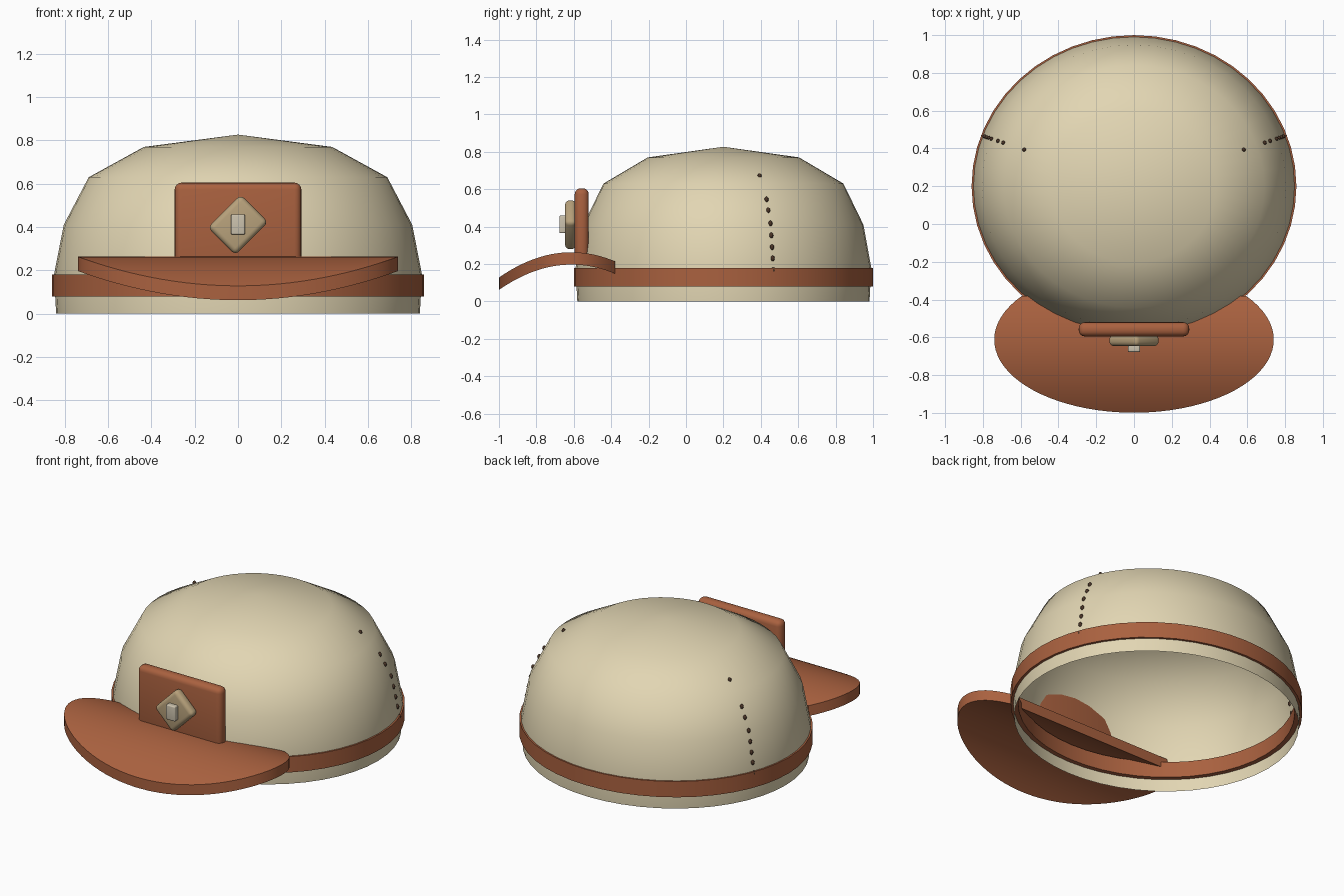
import bpy, bmesh
from math import sin, cos, pi, radians, asin, sqrt

if "Cube" in bpy.data.objects:
    bpy.data.objects.remove(bpy.data.objects["Cube"])

def material(name, rgb):
    m = bpy.data.materials.new(name)
    m.diffuse_color = (*rgb, 1)
    m.use_nodes = True
    m.node_tree.nodes["Principled BSDF"].inputs["Base Color"].default_value = m.diffuse_color
    return m

CREAM = material("cream_cloth", (0.76, 0.67, 0.45))
LEATHER = material("leather", (0.40, 0.12, 0.05))
TAN = material("tan", (0.48, 0.36, 0.20))
PALE = material("pale_metal", (0.60, 0.54, 0.42))
DARK = material("dark_thread", (0.07, 0.035, 0.02))

CY, SQ = 0.2, 0.93   # crown centre in y, depth / width ratio

def finish(bm, name, mat, angle=35):
    bmesh.ops.recalc_face_normals(bm, faces=bm.faces)
    me = bpy.data.meshes.new(name)
    bm.to_mesh(me)
    bm.free()
    ob = bpy.data.objects.new(name, me)
    bpy.context.collection.objects.link(ob)
    me.materials.append(mat)
    bpy.ops.object.select_all(action='DESELECT')
    ob.select_set(True)
    bpy.context.view_layer.objects.active = ob
    bpy.ops.object.shade_smooth_by_angle(angle=radians(angle))
    return ob

def lathe(name, profile, n, mat, closed=False, angle=35):
    """Spin (radius, z) points into an oval body; radius 0 closes with a fan."""
    bm = bmesh.new()
    rings = []
    for r, z in profile:
        if r == 0:
            rings.append([bm.verts.new((0, CY, z))] * n)
        else:
            rings.append([bm.verts.new((r * cos(2 * pi * i / n),
                                        CY + SQ * r * sin(2 * pi * i / n), z)) for i in range(n)])
    pairs = list(zip(rings, rings[1:]))
    if closed:
        pairs.append((rings[-1], rings[0]))
    for a, b in pairs:
        for i in range(n):
            j = (i + 1) % n
            quad = [a[i], a[j], b[j], b[i]]
            bm.faces.new(list(dict.fromkeys(quad)))
    return finish(bm, name, mat, angle)

def block(name, size, loc, mat, bevel, tilt=0):
    bm = bmesh.new()
    bmesh.ops.create_cube(bm, size=1)
    bmesh.ops.scale(bm, vec=size, verts=bm.verts)
    bmesh.ops.bevel(bm, geom=bm.edges[:], offset=bevel, segments=4, profile=0.5, affect='EDGES')
    ob = finish(bm, name, mat)
    ob.location = loc
    ob.rotation_euler[1] = tilt
    return ob

# Crown: open dome
PROFILE = [(0.84, 0), (0.85, 0.18), (0.805, 0.41), (0.69, 0.63), (0.435, 0.77), (0, 0.827)]
lathe("crown", PROFILE, 48, CREAM, angle=80)

# Band: ring passing through the crown wall
lathe("band", [(0.86, 0.08), (0.86, 0.18), (0.815, 0.18), (0.815, 0.08)], 48, LEATHER, closed=True)

# Visor: half-oval plate arched from front to back
bm = bmesh.new()
YC, RX, RY = -0.612, 0.74, 0.387
start, rows, prev = asin(0.232 / RY), 28, None
for i in range(rows + 1):
    t = start + (-pi / 2 * 0.985 - start) * i / rows
    y, x = YC + RY * sin(t), RX * cos(t)
    top = 0.263 - 0.9 * (y - YC) ** 2
    ring = [bm.verts.new(p) for p in
            ((-x, y, top), (x, y, top), (x, y, top - 0.066), (-x, y, top - 0.066))]
    if prev:
        for k in range(4):
            j = (k + 1) % 4
            bm.faces.new((prev[k], prev[j], ring[j], ring[k]))
    else:
        bm.faces.new(ring)
    prev = ring
bm.faces.new(prev)
finish(bm, "visor", LEATHER)

# Badge plate, tilted plaque and stud on the front
block("badge_plate", (0.585, 0.075, 0.39), (0, -0.5575, 0.41), LEATHER, 0.032)
block("badge_diamond", (0.215, 0.06, 0.18), (0, -0.617, 0.41), TAN, 0.024, radians(-45))
block("badge_stud", (0.064, 0.04, 0.094), (0, -0.657, 0.412), PALE, 0.007)

# Stitches: beads running up both sides of the crown
def radius_at(z):
    for (r0, z0), (r1, z1) in zip(PROFILE, PROFILE[1:]):
        if z0 <= z <= z1:
            return r0 + (r1 - r0) * (z - z0) / (z1 - z0)

bm = bmesh.new()
a = radians(19.7)
for side in (-1, 1):
    for z in (0.167, 0.23, 0.29, 0.353, 0.417, 0.487, 0.545, 0.67):
        r = radius_at(z)
        made = bmesh.ops.create_uvsphere(bm, u_segments=8, v_segments=6, radius=0.011)["verts"]
        bmesh.ops.scale(bm, vec=(1, 1, 1.4), verts=made)
        bmesh.ops.translate(bm, vec=(side * r * cos(a), CY + SQ * r * sin(a), z), verts=made)
finish(bm, "stitches", DARK, 80)
